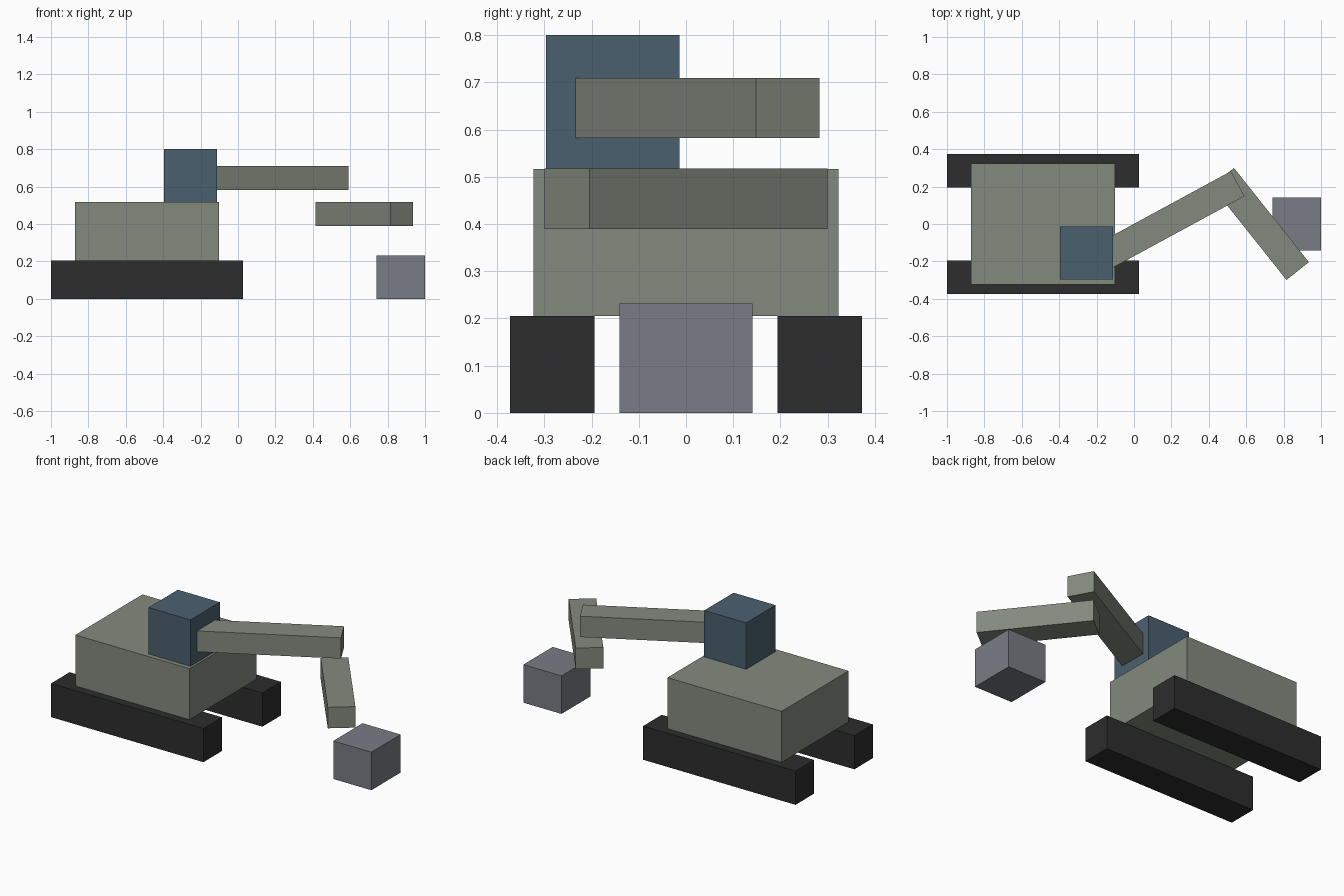
import bpy, math

if "Cube" in bpy.data.objects:
    bpy.data.objects.remove(bpy.data.objects["Cube"])


def material(name, rgb):
    m = bpy.data.materials.new(name)
    m.diffuse_color = [(c / 255 / 12.92) if c < 11 else ((c / 255 + 0.055) / 1.055) ** 2.4
                       for c in rgb] + [1.0]
    m.use_nodes = True
    m.node_tree.nodes["Principled BSDF"].inputs["Base Color"].default_value = m.diffuse_color
    return m


GREEN = material("grey_green", (132, 138, 126))
BLUE = material("slate_blue", (75, 96, 112))
BLACK = material("track_black", (45, 45, 45))
GREY = material("bucket_grey", (121, 124, 133))


def box(name, center, size, mat, angle=0.0):
    bpy.ops.mesh.primitive_cube_add(size=1, location=center,
                                    rotation=(0, 0, math.radians(angle)))
    ob = bpy.context.object
    ob.name = name
    ob.scale = size
    ob.data.materials.append(mat)
    return ob


# Pair of tracks
for side, label in ((-1, "right"), (1, "left")):
    box(label + "_track", (-0.486, side * 0.2835, 0.1027), (1.028, 0.179, 0.2055), BLACK)

# Body and cab
box("body", (-0.486, 0, 0.361), (0.77, 0.646, 0.311), GREEN)
box("cab", (-0.255, -0.155, 0.659), (0.283, 0.283, 0.283), BLUE)

# Two swung arm segments
box("boom", (0.2, 0.023, 0.646), (0.807, 0.152, 0.127), GREEN, 28.5)
box("stick", (0.675, 0, 0.453), (0.643, 0.153, 0.128), GREEN, -51.5)

# Bucket
box("bucket", (0.87, 0, 0.116), (0.257, 0.282, 0.232), GREY)
